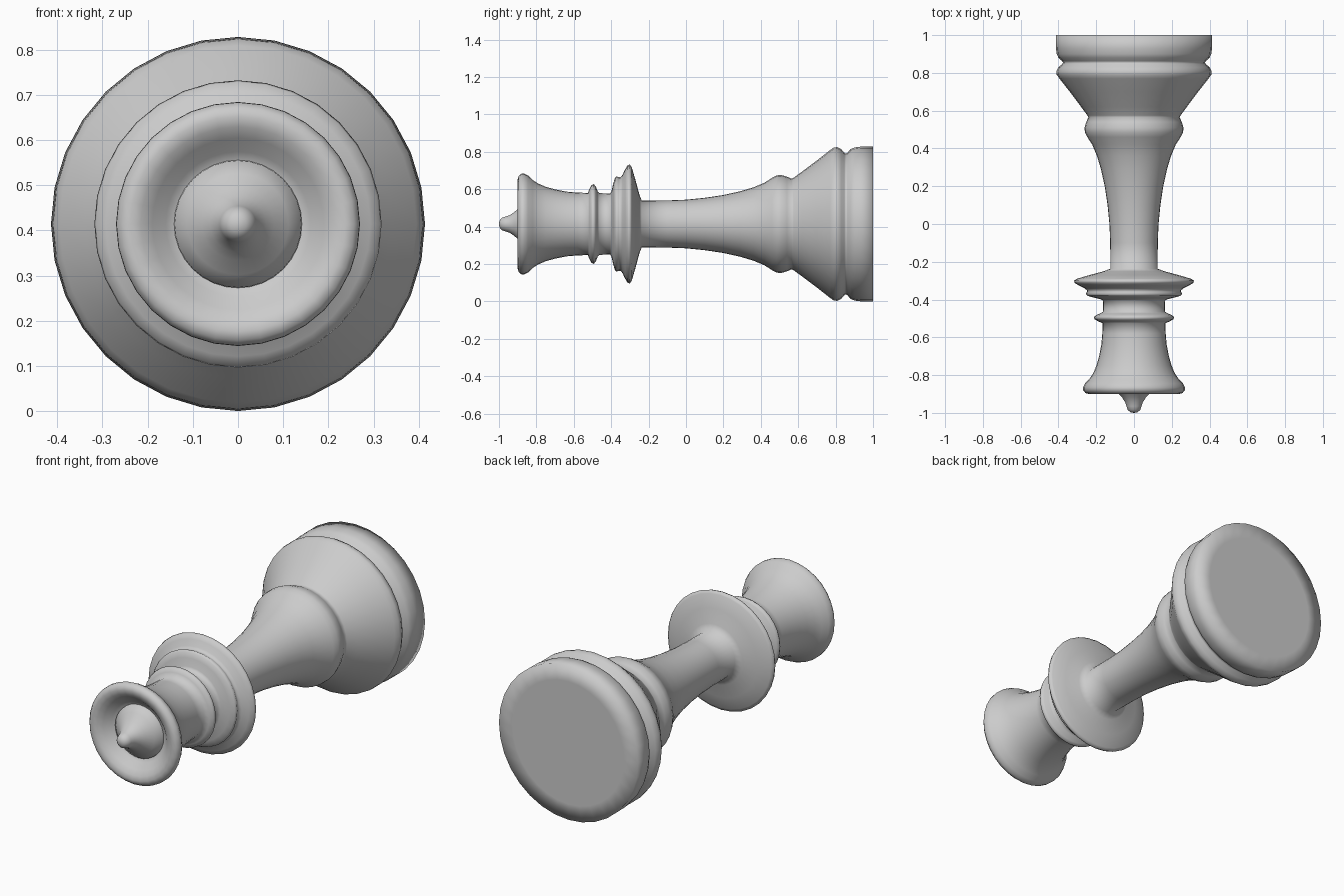
import bpy, bmesh, math

SIDES = 32
AXIS_Z = 0.414


def lathe(name, profile):
    """Revolve (y, radius) points about the horizontal axis; r = 0 is a pole."""
    bm = bmesh.new()
    rings = []
    for y, r in profile:
        if r == 0:
            rings.append([bm.verts.new((0, y, AXIS_Z))] * SIDES)
        else:
            rings.append([bm.verts.new((r * math.sin(2 * math.pi * i / SIDES), y,
                                        AXIS_Z + r * math.cos(2 * math.pi * i / SIDES)))
                          for i in range(SIDES)])
    for a, b in zip(rings, rings[1:]):
        for i in range(SIDES):
            j = (i + 1) % SIDES
            quad = list(dict.fromkeys((a[i], a[j], b[j], b[i])))
            bm.faces.new(quad)
    bmesh.ops.recalc_face_normals(bm, faces=bm.faces)
    for f in bm.faces:
        f.smooth = True
    mesh = bpy.data.meshes.new(name)
    bm.to_mesh(mesh)
    bm.free()
    obj = bpy.data.objects.new(name, mesh)
    bpy.context.collection.objects.link(obj)
    return obj


# Pointed dome inside the crown: rounded tip flaring to a cone
finial = [(-1.0, 0), (-0.997, 0.018), (-0.985, 0.033), (-0.965, 0.04),
          (-0.945, 0.046), (-0.92, 0.062), (-0.9, 0.08), (-0.87, 0.112),
          (-0.845, 0.14), (-0.83, 0.142)]

# Hollow crown with a rounded lip and flared outside
crown = [(-0.83, 0), (-0.83, 0.135), (-0.845, 0.16), (-0.875, 0.19), (-0.893, 0.215),
         (-0.9, 0.238), (-0.895, 0.257), (-0.88, 0.269), (-0.865, 0.27),
         (-0.845, 0.26), (-0.82, 0.236), (-0.79, 0.216), (-0.75, 0.199),
         (-0.7, 0.185), (-0.64, 0.173), (-0.58, 0.168), (-0.525, 0.166)]

# Thin neck ring and double collar
neck = [(-0.525, 0.166), (-0.515, 0.19), (-0.505, 0.208), (-0.493, 0.213),
        (-0.482, 0.2), (-0.472, 0.175), (-0.465, 0.165), (-0.405, 0.163),
        (-0.398, 0.178), (-0.388, 0.22), (-0.38, 0.247), (-0.37, 0.255),
        (-0.36, 0.25), (-0.35, 0.25), (-0.34, 0.262), (-0.325, 0.293),
        (-0.312, 0.314), (-0.3, 0.318), (-0.29, 0.303), (-0.27, 0.235),
        (-0.25, 0.16), (-0.237, 0.125)]

# Slender stem, flared shoulder and wide foot
stem = [(-0.237, 0.125), (-0.1, 0.126), (0, 0.13), (0.1, 0.14), (0.2, 0.155),
        (0.29, 0.175), (0.36, 0.196), (0.42, 0.221), (0.46, 0.247), (0.485, 0.26),
        (0.51, 0.262), (0.54, 0.253), (0.565, 0.242), (0.575, 0.247)]
foot = [(0.575, 0.247), (0.62, 0.28), (0.7, 0.34), (0.77, 0.395), (0.79, 0.409),
        (0.808, 0.411), (0.83, 0.4), (0.847, 0.38), (0.855, 0.376), (0.863, 0.381),
        (0.88, 0.4), (0.9, 0.409), (0.93, 0.413), (1.0, 0.414), (1.0, 0.33), (1.0, 0)]

lathe("crown_finial", finial)
lathe("piece_body", crown + neck[1:] + stem[1:] + foot[1:])
